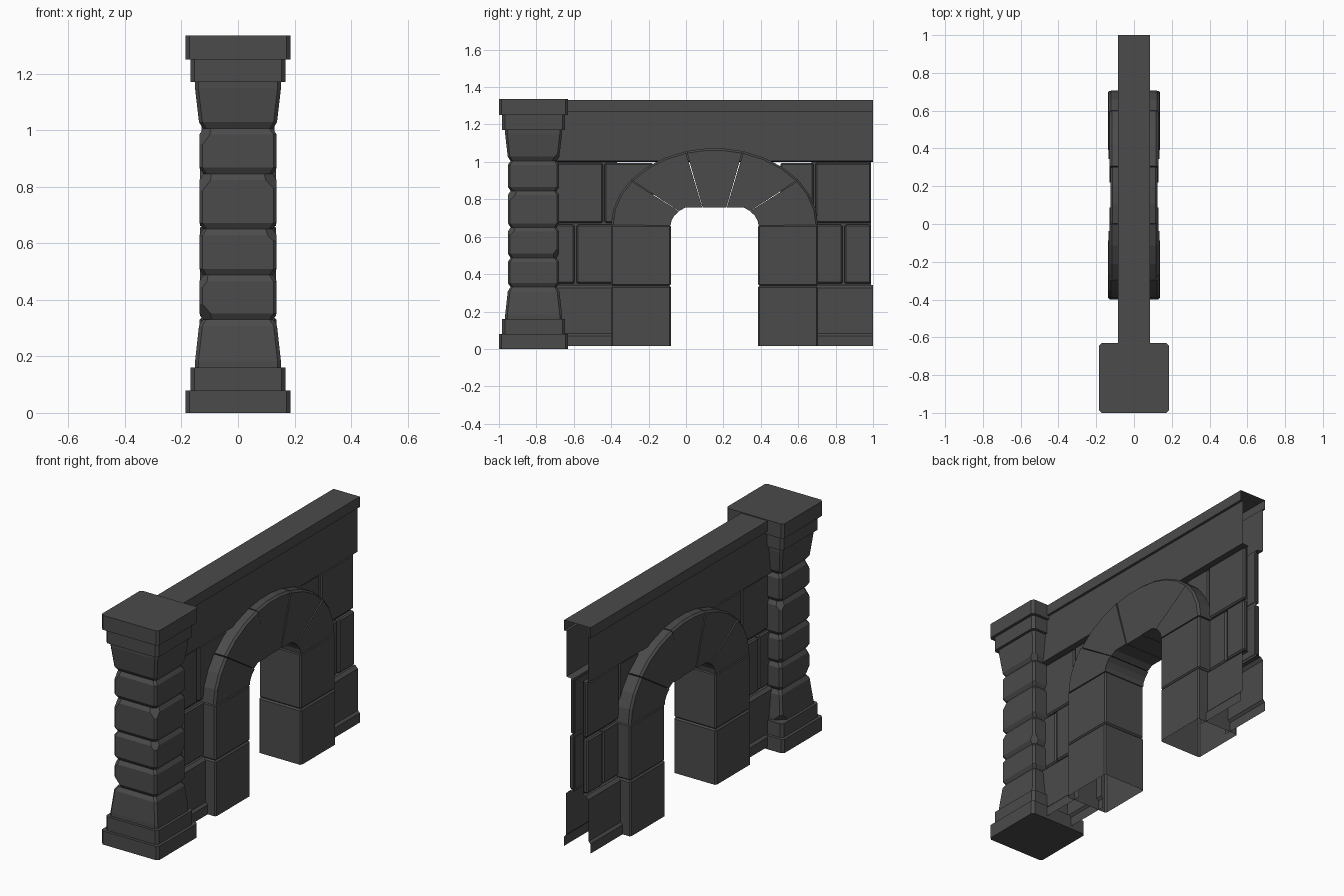
import bpy, bmesh, math, random
from mathutils import Vector

if "Cube" in bpy.data.objects:
    bpy.data.objects.remove(bpy.data.objects["Cube"])

random.seed(4)
stone = bpy.data.materials.new("dark_stone")
stone.diffuse_color = (0.07, 0.07, 0.07, 1)
stone.use_nodes = True
stone.node_tree.nodes["Principled BSDF"].inputs["Base Color"].default_value = stone.diffuse_color


def finish(name, bm, recalc=True):
    if recalc:
        bmesh.ops.recalc_face_normals(bm, faces=bm.faces)
    me = bpy.data.meshes.new(name)
    bm.to_mesh(me)
    bm.free()
    me.materials.append(stone)
    ob = bpy.data.objects.new(name, me)
    bpy.context.collection.objects.link(ob)
    return ob


def loft(bm, rings, caps=True):
    """Skin equal-length closed rings of points."""
    vs = [[bm.verts.new(p) for p in r] for r in rings]
    n = len(vs[0])
    for a, b in zip(vs, vs[1:]):
        for i in range(n):
            bm.faces.new((a[i], a[(i + 1) % n], b[(i + 1) % n], b[i]))
    if caps:
        bm.faces.new(vs[0][::-1])
        bm.faces.new(vs[-1])


def box(name, x, y, z, bevel=0.0, open_bottom=False):
    bm = bmesh.new()
    loft(bm, [[(x[0], y[0], h), (x[1], y[0], h), (x[1], y[1], h), (x[0], y[1], h)] for h in z])
    bmesh.ops.recalc_face_normals(bm, faces=bm.faces)
    if bevel:
        edges = [e for e in bm.edges if not (open_bottom and all(v.co.z < z[0] + 1e-4 for v in e.verts))]
        bmesh.ops.bevel(bm, geom=edges, offset=bevel, segments=1, affect='EDGES')
    if open_bottom:
        low = [f for f in bm.faces if f.normal.z < -0.9]
        bmesh.ops.delete(bm, geom=low, context='FACES')
    return finish(name, bm, not open_bottom)


# Pillar: stacked stones with cut corners, worn grooves and chips
PY = -0.815


def square(h, c, z):
    k = h - c
    pts = [(k, -h), (h, -k), (h, k), (k, h), (-k, h), (-h, k), (-h, -k), (-k, -h)]
    return [(x, PY + y, z) for x, y in pts]


def pillar_stone(name, z0, z1, h0, h1, worn, chips):
    bm = bmesh.new()
    if worn:
        rings = [square(h0 - 0.014 * (worn > 1), 0.012, z0), square(h0, 0.012, z0 + 0.022),
                 square(h1, 0.012, z1 - 0.022), square(h1 - 0.014, 0.012, z1)]
        if worn == 3:      # flared up: the worn edge is only at the bottom
            rings[3] = square(h1, 0.012, z1)
    else:
        rings = [square(h0, 0.014, z0), square(h1, 0.014, z1)]
    loft(bm, rings)
    for _ in range(chips):
        s = [random.choice((-1, 1)) for _ in range(3)]
        n = Vector((s[0], s[1], s[2] * random.uniform(0.6, 1.2))).normalized()
        corner = Vector((s[0] * h0, PY + s[1] * h0, z1 if s[2] > 0 else z0))
        cut = bmesh.ops.bisect_plane(bm, geom=bm.verts[:] + bm.edges[:] + bm.faces[:],
                                     plane_co=corner - n * random.uniform(0.026, 0.036),
                                     plane_no=n, clear_outer=True)
        rim = [e for e in cut["geom_cut"] if isinstance(e, bmesh.types.BMEdge)]
        if rim:
            bmesh.ops.holes_fill(bm, edges=rim, sides=0)
    finish(name, bm)


stones = [("pillar_foot", 0, 0.08, 0.185, 0.185, 0, 0),
          ("pillar_plinth", 0.08, 0.16, 0.168, 0.168, 0, 0),
          ("pillar_flared_base", 0.16, 0.33, 0.152, 0.138, 1, 1),
          ("pillar_stone_1", 0.33, 0.487, 0.137, 0.137, 2, 2),
          ("pillar_stone_2", 0.487, 0.65, 0.137, 0.137, 2, 3),
          ("pillar_stone_3", 0.65, 0.845, 0.137, 0.137, 2, 3),
          ("pillar_stone_4", 0.845, 1.006, 0.137, 0.137, 2, 2),
          ("pillar_flared_top", 1.006, 1.17, 0.138, 0.152, 3, 1),
          ("pillar_collar", 1.17, 1.25, 0.168, 0.168, 0, 0),
          ("pillar_cap", 1.25, 1.335, 0.185, 0.185, 0, 0)]
for s in stones:
    pillar_stone(*s)


# Hollow wall: open-ended sheets following a profile of (x, z)
def sheet(name, profile, y0, y1):
    bm = bmesh.new()
    a = [bm.verts.new((x, y0, z)) for x, z in profile]
    b = [bm.verts.new((x, y1, z)) for x, z in profile]
    for i in range(len(profile) - 1):
        bm.faces.new((a[i], b[i], b[i + 1], a[i + 1]))
    finish(name, bm, False)


half = [(0.03, 1.0), (0.07, 1.005), (0.07, 1.27), (0.085, 1.27), (0.085, 1.33)]
sheet("wall_top_band", half + [(-x, z) for x, z in half[::-1]], -0.75, 1.0)

low = [(0.085, 0.015), (0.085, 0.07), (0.072, 0.083), (0.072, 0.325), (0.055, 0.342), (0.03, 0.342)]
spans = {"left": (-0.75, -0.36), "right": (0.67, 1.0)}
rows = [("left", 0.67, 0.998, [-0.75, -0.44, -0.17]), ("right", 0.67, 0.998, [0.5, 0.687, 0.995]),
        ("left", 0.345, 0.668, [-0.75, -0.59, -0.37]), ("right", 0.345, 0.668, [0.68, 0.842, 0.995])]
for side, s in (("front", 1), ("back", -1)):
    for end, (y0, y1) in spans.items():
        p = [(s * x, z) for x, z in low]
        sheet(f"wall_base_{side}_{end}", p if s > 0 else p[::-1], y0, y1)
        p = [(s * 0.03, 0.342), (s * 0.03, 1.0)]
        sheet(f"wall_backing_{side}_{end}", p if s > 0 else p[::-1], y0, y1 - 0.01)
    # Bricks with narrow joints
    for end, z0, z1, ys in rows:
        x = 0.055 if z0 < 0.5 else 0.05
        for i in range(2):
            xs = sorted((s * 0.028, s * (x + 0.004 * i)))
            box(f"brick_{side}_{end}", xs, (ys[i] + 0.005, ys[i + 1] - 0.005), (z0 + 0.004, z1 - 0.004), 0.008)

# Arch jambs: two hollow blocks on each side of the opening
for name, y in (("left", (-0.4, -0.08)), ("right", (0.385, 0.705))):
    box(f"jamb_lower_{name}", (-0.137, 0.137), y, (0.015, 0.337), 0.008, True)
    box(f"jamb_upper_{name}", (-0.135, 0.135), y, (0.337, 0.662), 0.008)

# Arch ring: five wedge stones swept along an ellipse
CY, CZ = 0.1525, 0.66
joints = [0, 36, 74, 106, 144, 180]


def section(t, x):
    c, s = math.cos(math.radians(t)), math.sin(math.radians(t))

    def at(k):     # k = 0 on the soffit, 1 on the outer edge
        inner = (CY - 0.235 * c, min(0.757, CZ + 0.13 * s))
        outer = (CY - 0.5535 * c, CZ + 0.413 * s)
        return [i + (o - i) * k for i, o in zip(inner, outer)]
    pts = [(x, 0), (x, 0.965), (x - 0.012, 1), (-x + 0.012, 1), (-x, 0.965), (-x, 0)]
    return [(px, *at(k)) for px, k in pts]


for i, x in enumerate((0.134, 0.129, 0.125, 0.129, 0.134)):
    t0, t1 = joints[i] + 0.3, joints[i + 1] - 0.3
    bm = bmesh.new()
    loft(bm, [section(t0 + (t1 - t0) * k / 3, x) for k in range(4)])
    finish(f"arch_stone_{i + 1}", bm)
